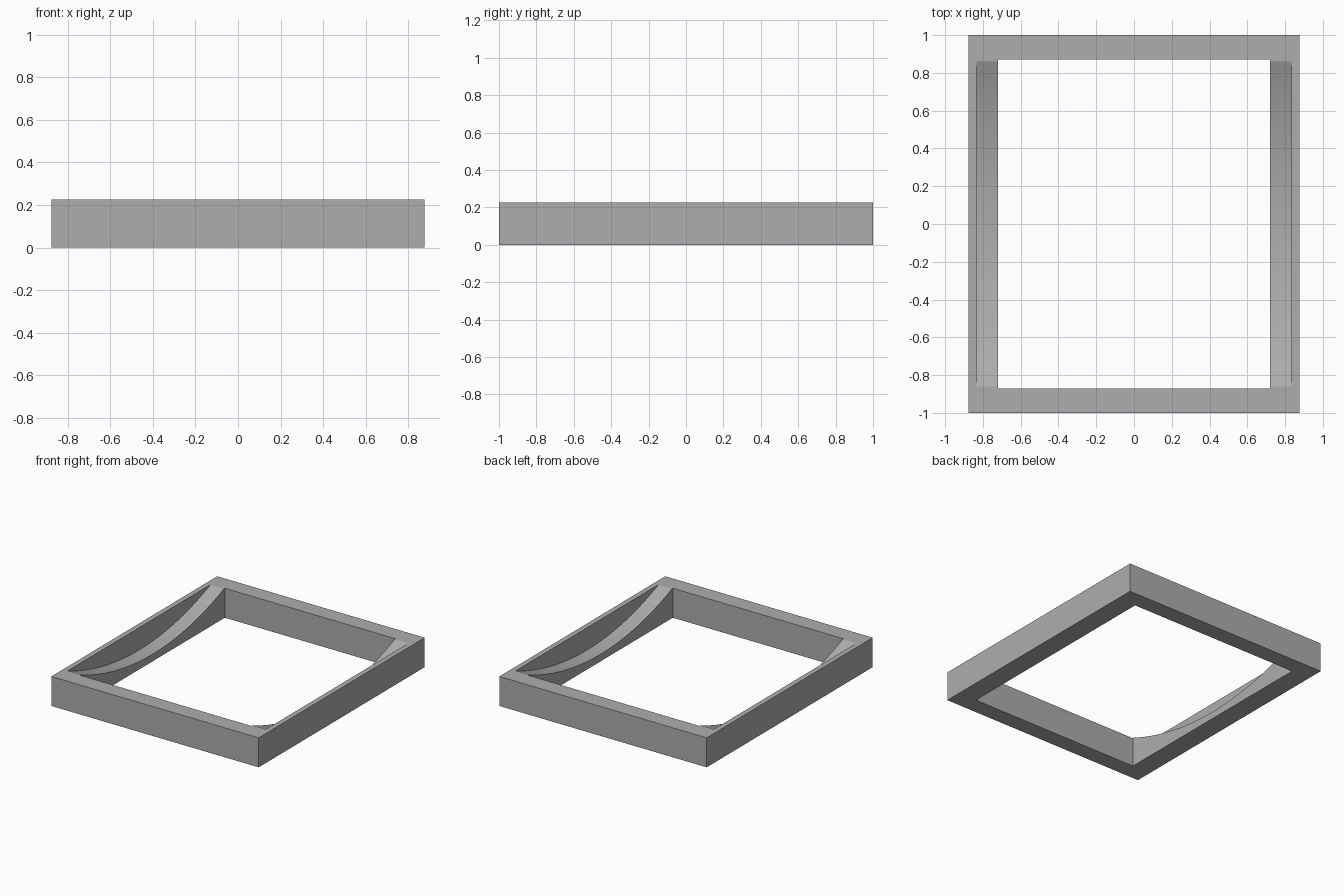
import bpy
import bmesh
import math

old = bpy.data.objects.get("Cube")
if old:
    bpy.data.objects.remove(old, do_unlink=True)

HALF_X, HALF_Y, HEIGHT = 0.875, 1.0, 0.225
OPEN_X, OPEN_Y = 0.72, 0.87
WALL_X = 0.835          # inner face of the thin outer wall
SCOOP_Y, DEPTH = 0.86, 0.17
STEPS = 40

grey = bpy.data.materials.new("plain grey")
grey.use_nodes = True
colour = (0.42, 0.42, 0.42, 1)
grey.diffuse_color = colour
grey.node_tree.nodes["Principled BSDF"].inputs["Base Color"].default_value = colour


def finish(name, bm):
    bmesh.ops.recalc_face_normals(bm, faces=bm.faces)
    mesh = bpy.data.meshes.new(name)
    bm.to_mesh(mesh)
    bm.free()
    obj = bpy.data.objects.new(name, mesh)
    bpy.context.collection.objects.link(obj)
    mesh.materials.append(grey)
    return obj


def extrude_profile(bm, points, offset):
    face = bm.faces.new([bm.verts.new(p) for p in points])
    out = bmesh.ops.extrude_face_region(bm, geom=[face])
    verts = [v for v in out["geom"] if isinstance(v, bmesh.types.BMVert)]
    bmesh.ops.translate(bm, verts=verts, vec=offset)


# Rectangular frame: a block with the opening cut through
def block(name, x, y, z0, z1):
    bm = bmesh.new()
    extrude_profile(bm, [(-x, -y, z0), (x, -y, z0), (x, y, z0), (-x, y, z0)], (0, 0, z1 - z0))
    return finish(name, bm)


frame = block("frame", HALF_X, HALF_Y, 0, HEIGHT)
opening = block("opening_cutter", OPEN_X, OPEN_Y, -0.2, HEIGHT + 0.2)

# Shallow arc scooped out of both side rails, leaving a thin outer wall
radius = (SCOOP_Y ** 2 + DEPTH ** 2) / (2 * DEPTH)
half_angle = math.asin(SCOOP_Y / radius)
centre_z = HEIGHT - DEPTH + radius
arc = []
for i in range(STEPS + 1):
    a = half_angle * (2 * i / STEPS - 1)
    arc.append((-WALL_X, radius * math.sin(a), centre_z - radius * math.cos(a)))
profile = arc + [(-WALL_X, SCOOP_Y, HEIGHT + 0.1), (-WALL_X, -SCOOP_Y, HEIGHT + 0.1)]
bm = bmesh.new()
extrude_profile(bm, profile, (2 * WALL_X, 0, 0))
scoop = finish("scoop_cutter", bm)

for cutter in (opening, scoop):
    cut = frame.modifiers.new(cutter.name, "BOOLEAN")
    cut.operation = "DIFFERENCE"
    cut.solver = "EXACT"
    cut.object = cutter
    bpy.context.view_layer.objects.active = frame
    bpy.ops.object.modifier_apply(modifier=cut.name)
    bpy.data.objects.remove(cutter, do_unlink=True)

# Smooth the arcs, keep the corners sharp
bpy.ops.object.select_all(action="DESELECT")
frame.select_set(True)
bpy.context.view_layer.objects.active = frame
bpy.ops.object.shade_smooth_by_angle(angle=math.radians(15))
